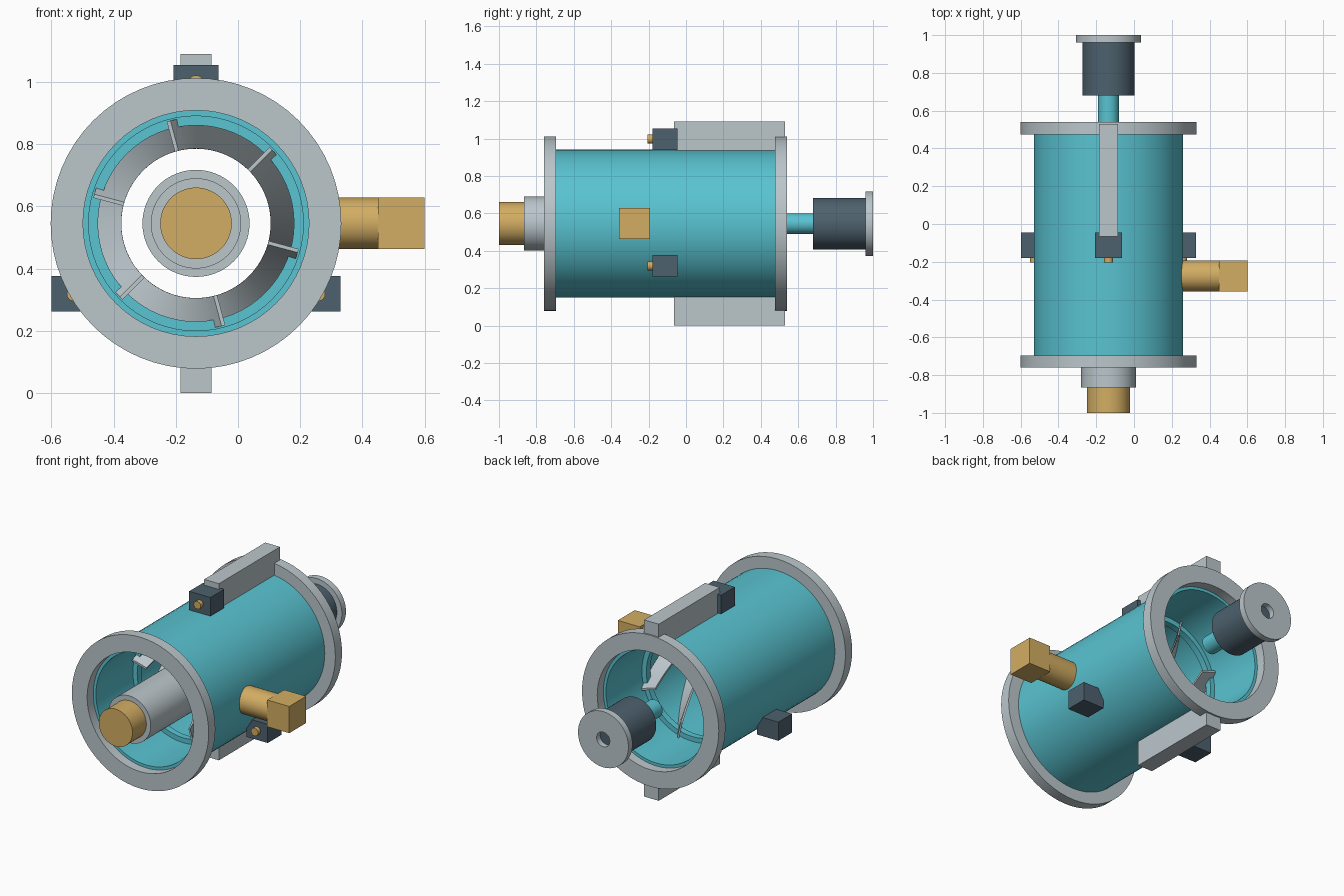
import bpy, bmesh, math
from mathutils import Matrix, Vector

if "Cube" in bpy.data.objects:
    bpy.data.objects.remove(bpy.data.objects["Cube"], do_unlink=True)

AX, AZ = -0.135, 0.545   # position of the long axis, which runs along y


def material(name, rgb):
    m = bpy.data.materials.new(name)
    m.use_nodes = True
    color = (*rgb, 1.0)
    m.diffuse_color = color
    m.node_tree.nodes["Principled BSDF"].inputs["Base Color"].default_value = color
    return m


GREY = material("light grey metal", (0.50, 0.57, 0.60))
TEAL = material("teal shell", (0.10, 0.55, 0.64))
GOLD = material("brass", (0.65, 0.42, 0.125))
DARK = material("dark slate", (0.075, 0.12, 0.155))


def finish(name, bm, mat, smooth=True):
    bmesh.ops.recalc_face_normals(bm, faces=bm.faces)
    mesh = bpy.data.meshes.new(name)
    bm.to_mesh(mesh)
    bm.free()
    mesh.materials.append(mat)
    ob = bpy.data.objects.new(name, mesh)
    bpy.context.collection.objects.link(ob)
    if smooth:
        bpy.ops.object.select_all(action="DESELECT")
        ob.select_set(True)
        bpy.context.view_layer.objects.active = ob
        bpy.ops.object.shade_smooth_by_angle(angle=math.radians(30))
    return ob


def revolve(name, profile, mat, center=(AX, AZ), segments=64):
    """Turn a closed (radius, y) outline around a line parallel to y."""
    bm = bmesh.new()
    rings = []
    for r, y in profile:
        ring = []
        for i in range(segments):
            a = math.tau * i / segments
            ring.append(bm.verts.new((center[0] + r * math.cos(a), y,
                                      center[1] + r * math.sin(a))))
        rings.append(ring)
    for k, ring in enumerate(rings):
        nxt = rings[(k + 1) % len(rings)]
        if profile[k][0] == 0 and profile[(k + 1) % len(rings)][0] == 0:
            continue
        for i in range(segments):
            j = (i + 1) % segments
            bm.faces.new((ring[i], ring[j], nxt[j], nxt[i]))
    bmesh.ops.remove_doubles(bm, verts=bm.verts, dist=1e-5)
    return finish(name, bm, mat)


def tube(name, inner, outer, y0, y1, mat):
    return revolve(name, [(inner, y0), (outer, y0), (outer, y1), (inner, y1)], mat)


def rod(name, r, y0, y1, mat, center=(AX, AZ), segments=64):
    return revolve(name, [(0, y0), (r, y0), (r, y1), (0, y1)], mat, center, segments)


def box(name, center, size, mat):
    bm = bmesh.new()
    bmesh.ops.create_cube(bm, size=1.0, matrix=Matrix.Translation(center)
                          @ Matrix.Diagonal((*size, 1.0)))
    return finish(name, bm, mat, smooth=False)


# Open shell with an end flange at each end and two inner rings
tube("shell", 0.345, 0.395, -0.70, 0.48, TEAL)
tube("front_flange", 0.363, 0.467, -0.76, -0.695, GREY)
tube("rear_flange", 0.363, 0.467, 0.475, 0.54, GREY)
tube("front_inner_ring", 0.315, 0.35, -0.34, -0.30, TEAL)
tube("rear_inner_ring", 0.315, 0.35, 0.09, 0.13, TEAL)


def blade(name, start_deg, y0=-0.37, y1=0.16, twist=-62, steps=20):
    """Thin radial strip that twists as it runs backwards."""
    bm = bmesh.new()
    previous = None
    for i in range(steps + 1):
        t = i / steps
        a = math.radians(start_deg + twist * t)
        y = y0 + (y1 - y0) * t
        radial = Vector((math.cos(a), 0, math.sin(a)))
        side = Vector((-math.sin(a), 0, math.cos(a))) * 0.006
        base = Vector((AX, y, AZ))
        section = [bm.verts.new(base + radial * r + side * s)
                   for r, s in ((0.24, -1), (0.34, -1), (0.34, 1), (0.24, 1))]
        if previous:
            for k in range(4):
                n = (k + 1) % 4
                bm.faces.new((previous[k], previous[n], section[n], section[k]))
        else:
            bm.faces.new(section)
        previous = section
    bm.faces.new(previous)
    return finish(name, bm, GREY)


# Six spiral blades inside the shell
for i in range(6):
    blade(f"spiral_blade_{i + 1}", 105 + 60 * i)

# Front core with its brass end
rod("front_core", 0.145, -0.865, -0.30, GREY)
rod("front_nozzle", 0.115, -1.0, -0.86, GOLD)

# Rear shaft, motor and bored end cap
rod("rear_shaft", 0.055, 0.50, 0.69, TEAL)
rod("rear_motor", 0.138, 0.68, 0.965, DARK)
tube("rear_cap", 0.045, 0.172, 0.96, 1.0, GREY)

# Side fitting: pipe along x with a square end block
bm = bmesh.new()
bmesh.ops.create_cone(bm, cap_ends=True, segments=48, radius1=0.083, radius2=0.083,
                      depth=0.22, matrix=Matrix.Translation((0.345, -0.275, AZ))
                      @ Matrix.Rotation(math.pi / 2, 4, "Y"))
finish("side_pipe", bm, GOLD)
box("side_block", (0.525, -0.275, AZ), (0.15, 0.165, 0.165), GOLD)

# Three sensor boxes around the shell, each with a brass stud in front
for label, deg in (("top", 90), ("right", 210), ("left", 330)):
    x = AX + 0.452 * math.cos(math.radians(deg))
    z = AZ + 0.452 * math.sin(math.radians(deg))
    box(f"{label}_sensor_box", (x, -0.1125, z), (0.145, 0.135, 0.115), DARK)
    rod(f"{label}_sensor_stud", 0.024, -0.205, -0.17, GOLD, (x, z), 24)

# Rails along the top and bottom of the shell
for label, sign in (("top", 1), ("bottom", -1)):
    box(f"{label}_rail", (AX, 0.2325, AZ + sign * 0.4675), (0.10, 0.595, 0.155), GREY)
